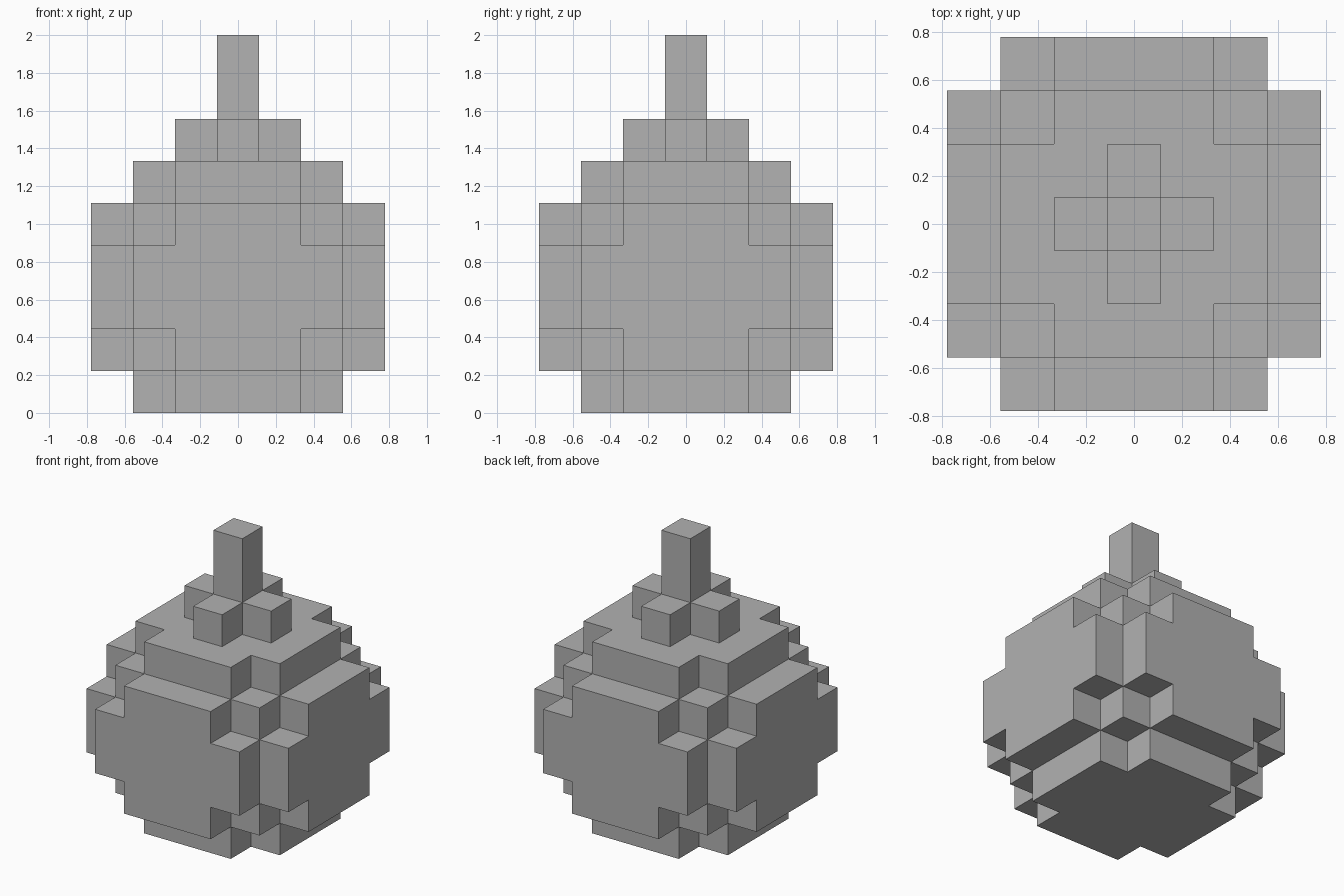
import bpy
import bmesh
from mathutils import Vector

cube = bpy.data.objects.get("Cube")
if cube:
    bpy.data.objects.remove(cube, do_unlink=True)

UNIT = 2 / 9  # edge of one block

grey = bpy.data.materials.new("plain grey")
grey.use_nodes = True
colour = (0.445, 0.445, 0.445, 1)
grey.diffuse_color = colour
grey.node_tree.nodes["Principled BSDF"].inputs["Base Color"].default_value = colour


def box(rx, ry, z0, z1):
    """Blocks centred on the axis, reaching rx and ry blocks to each side."""
    return {(x, y, z) for x in range(-rx, rx + 1)
            for y in range(-ry, ry + 1) for z in range(z0, z1)}


# Round body: crossed slabs that step in at every edge
body = box(2, 2, 1, 5)
body |= box(2, 1, 0, 6) | box(1, 2, 0, 6)
body |= box(3, 2, 2, 4) | box(2, 3, 2, 4)
body |= box(3, 1, 1, 5) | box(1, 3, 1, 5)

# Stem and the four blocks around its foot
stem = box(0, 0, 6, 9)
stem_collar = (box(1, 0, 6, 7) | box(0, 1, 6, 7)) - stem
solid = body | stem | stem_collar


def build(name, cells):
    """Skin the blocks with outer faces only, then merge flat areas."""
    bm = bmesh.new()
    for cell in sorted(cells):
        centre = Vector(cell) + Vector((0, 0, 0.5))
        for axis in range(3):
            for sign in (-1, 1):
                n = Vector((0, 0, 0))
                n[axis] = sign
                if tuple(int(c + d) for c, d in zip(cell, n)) in solid:
                    continue
                u = Vector((0, 0, 0))
                u[(axis + 1) % 3] = 1
                v = n.cross(u)
                corners = (-u - v, u - v, u + v, v - u)
                bm.faces.new([bm.verts.new((centre + (n + c) / 2) * UNIT)
                              for c in corners])
    bmesh.ops.remove_doubles(bm, verts=bm.verts, dist=0.001)
    bmesh.ops.dissolve_limit(bm, angle_limit=0.01, verts=bm.verts, edges=bm.edges)
    mesh = bpy.data.meshes.new(name)
    bm.to_mesh(mesh)
    bm.free()
    mesh.materials.append(grey)
    obj = bpy.data.objects.new(name, mesh)
    bpy.context.collection.objects.link(obj)


build("body", body)
build("stem_collar", stem_collar)
build("stem", stem)
